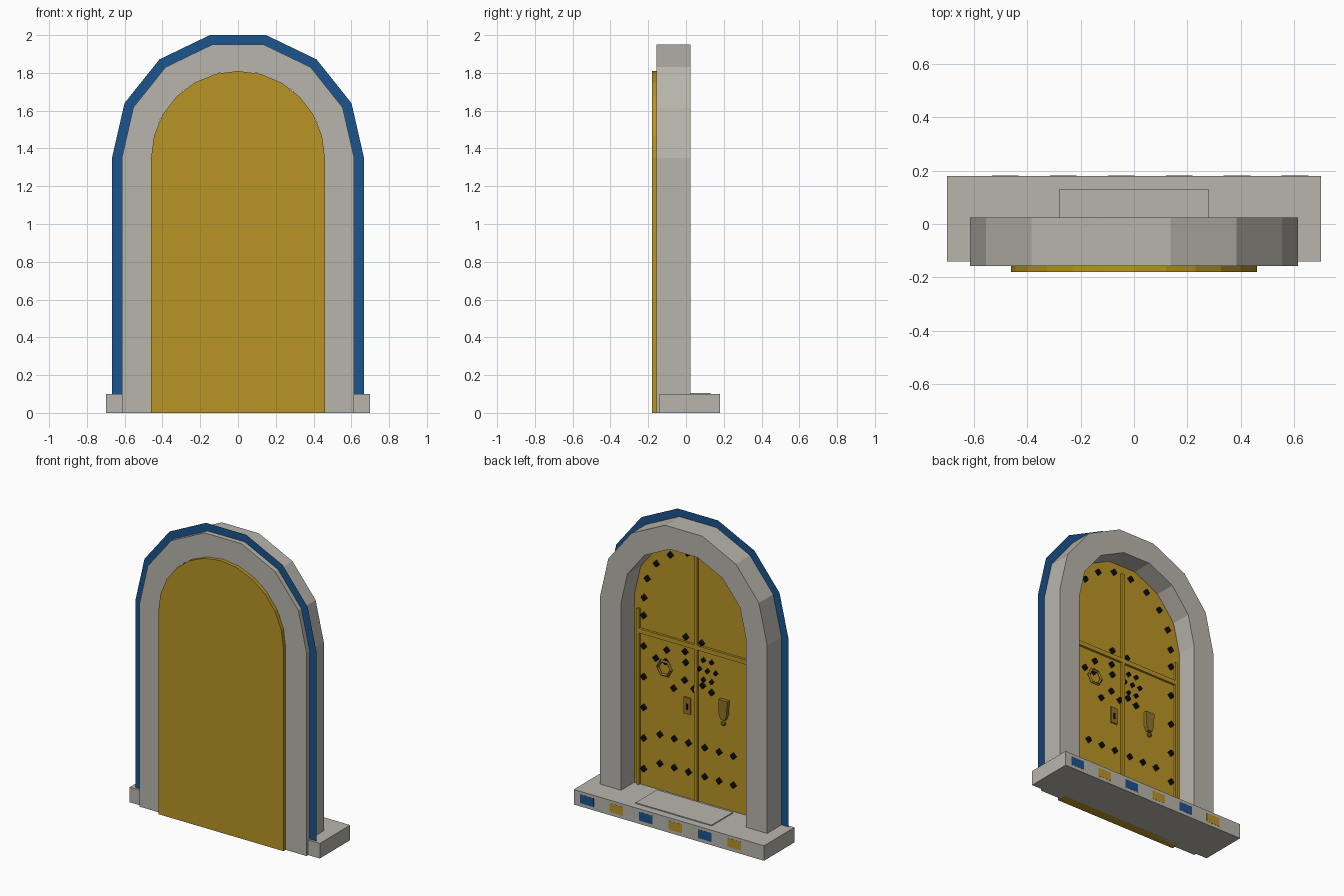
import bpy, bmesh
from math import sin, cos, pi, radians
from mathutils import Matrix

if "Cube" in bpy.data.objects:
    bpy.data.objects.remove(bpy.data.objects["Cube"])


def material(name, rgb):
    m = bpy.data.materials.new(name)
    m.diffuse_color = [c ** 2.2 for c in rgb] + [1]
    m.use_nodes = True
    m.node_tree.nodes["Principled BSDF"].inputs["Base Color"].default_value = m.diffuse_color
    return m


STONE = material("stone", (0.72, 0.705, 0.67))
GOLD = material("ochre", (0.72, 0.575, 0.16))
BLUE = material("blue", (0.13, 0.33, 0.55))
DARK = material("dark_iron", (0.09, 0.09, 0.10))
BRASS = material("brass", (0.56, 0.45, 0.18))
SPRING = 1.35          # height where the arch starts
FACE = -0.115          # plane of the decorated door face


def finish(name, bm, mat):
    bmesh.ops.recalc_face_normals(bm, faces=bm.faces)
    me = bpy.data.meshes.new(name)
    bm.to_mesh(me)
    bm.free()
    me.materials.append(mat)
    ob = bpy.data.objects.new(name, me)
    bpy.context.collection.objects.link(ob)
    return ob


def arch(r, seg):
    pts = [(r * cos(pi * i / seg), SPRING + r * sin(pi * i / seg)) for i in range(seg + 1)]
    return [(r, 0)] + pts + [(-r, 0)]


def extrude_y(bm, depth):
    if depth:
        g = bmesh.ops.extrude_face_region(bm, geom=bm.faces[:], use_keep_orig=True)
        vs = [e for e in g["geom"] if isinstance(e, bmesh.types.BMVert)]
        bmesh.ops.translate(bm, verts=vs, vec=(0, depth, 0))


def arch_band(name, r_out, r_in, y0, y1, mat):
    bm = bmesh.new()
    rows = [[bm.verts.new((x, y0, z)) for x, z in arch(r, 7)] for r in (r_out, r_in)]
    a, b = rows
    for i in range(len(a) - 1):
        bm.faces.new((a[i], a[i + 1], b[i + 1], b[i]))
    extrude_y(bm, y1 - y0)
    return finish(name, bm, mat)


def plate(name, pts, y0, y1, mat):
    bm = bmesh.new()
    bm.faces.new([bm.verts.new((x, y0, z)) for x, z in pts])
    extrude_y(bm, y1 - y0)
    return finish(name, bm, mat)


def box(name, x0, x1, y0, y1, z0, z1, mat):
    return plate(name, [(x0, z0), (x1, z0), (x1, z1), (x0, z1)], y0, y1, mat)


def studs(name, points, r):
    bm = bmesh.new()
    for x, z in points:
        m = Matrix.Translation((x, FACE + 0.006, z)) @ Matrix.Rotation(-pi / 2, 4, 'X')
        bmesh.ops.create_cone(bm, cap_ends=True, segments=4, radius1=r, radius2=r * 0.75,
                              depth=0.016, matrix=m)
    return finish(name, bm, DARK)


# stone surround, flat blue border and plinth
arch_band("stone_arch", 0.615, 0.46, -0.157, 0.025, STONE)
arch_band("blue_border", 0.667, 0.614, -0.125, -0.125, BLUE)
box("plinth", -0.7, 0.7, -0.14, 0.18, 0, 0.1, STONE)
box("threshold_slab", -0.28, 0.28, -0.095, 0.13, 0.1, 0.106, STONE)

# alternating tiles along the step
for i in range(6):
    x = 0.603 - 0.217 * i
    box("step_tile_%d" % (i + 1), x - 0.05, x + 0.05, 0.178, 0.181, 0.022, 0.08,
        GOLD if i % 2 else BLUE)

# door leaf and its raised bars
plate("door", arch(0.46, 12), -0.18, FACE, GOLD)
box("centre_bar", -0.012, 0.012, FACE, -0.1, 0.1, 1.74, GOLD)
box("cross_rail", -0.435, 0.435, FACE, -0.1, 1.11, 1.14, GOLD)
for s in (-1, 1):
    box("side_bar", s * 0.425 - 0.008, s * 0.425 + 0.008, FACE, -0.1, 0.1, 1.27, GOLD)

# studs round the edge and in two lower rows
edge = [(0.387 * cos(radians(a)), SPRING + 0.387 * sin(radians(a))) for a in range(0, 181, 20)]
edge += [(s * 0.39, 0.21 + 0.204 * i) for s in (-1, 1) for i in range(6)]
rows = [(s * x, z) for s in (-1, 1) for x in (0.06, 0.165, 0.27) for z in (0.277, 0.47)]
studs("edge_studs", edge, 0.025)
studs("lower_studs", rows, 0.025)

# studs round the middle of the door and a small rosette
middle = [(0.08, 1.17), (0.085, 1.07), (0.08, 1.0), (0.22, 1.045), (0.3, 0.97), (0.088, 0.88),
          (0.169, 0.805), (0.02, 0.84), (-0.037, 1.16), (-0.045, 0.88), (-0.11, 0.85)]
studs("middle_studs", middle, 0.025)
rosette = [(-0.08 + 0.06 * cos(pi * i / 3), 0.985 + 0.075 * sin(pi * i / 3)) for i in range(6)]
studs("rosette_studs", rosette + [(-0.08, 0.985)], 0.019)

# ring knocker
bpy.ops.mesh.primitive_torus_add(major_segments=6, minor_segments=4, major_radius=0.05,
                                 minor_radius=0.01, location=(0.228, -0.1, 0.925),
                                 rotation=(pi / 2, 0, 0))
ring = bpy.context.object
ring.name = "ring_knocker"
ring.data.materials.append(BRASS)
studs("ring_mount", [(0.228, 0.965)], 0.025)

# lock plate with keyhole
box("lock_plate", 0.042, 0.092, FACE, -0.107, 0.66, 0.77, BRASS)
box("keyhole", 0.06, 0.074, -0.107, -0.104, 0.69, 0.73, DARK)

# tapered drop knocker with a ball at the tip
plate("drop_knocker", [(-0.24, 0.83), (-0.175, 0.83), (-0.178, 0.73), (-0.192, 0.70),
                       (-0.222, 0.70), (-0.235, 0.74)], FACE, -0.09, BRASS)
bpy.ops.mesh.primitive_uv_sphere_add(segments=6, ring_count=4, radius=0.016,
                                     location=(-0.207, -0.1, 0.675))
ball = bpy.context.object
ball.name = "knocker_ball"
ball.data.materials.append(BRASS)
